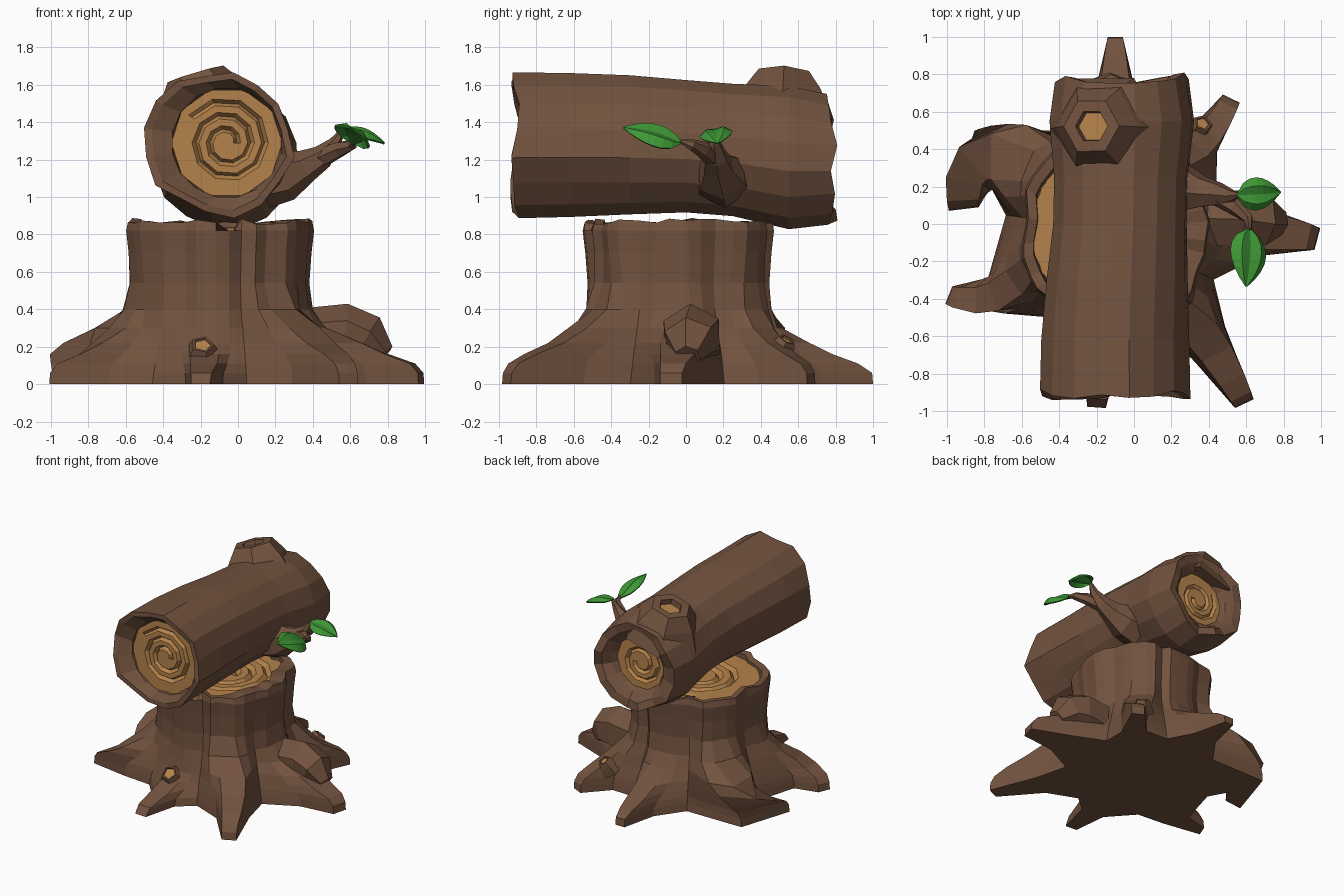
import bpy, bmesh, math, random
from mathutils import Vector, Matrix

if "Cube" in bpy.data.objects:
    bpy.data.objects.remove(bpy.data.objects["Cube"])

random.seed(4)


def material(name, rgb):
    m = bpy.data.materials.new(name)
    m.diffuse_color = (*rgb, 1)
    m.use_nodes = True
    m.node_tree.nodes["Principled BSDF"].inputs["Base Color"].default_value = m.diffuse_color
    return m


BARK = material("bark brown", (0.170, 0.086, 0.050))
WOOD = material("cut wood tan", (0.46, 0.225, 0.070))
LEAF = material("leaf green", (0.048, 0.31, 0.036))


def finish(name, bm, mats):
    bmesh.ops.remove_doubles(bm, verts=bm.verts, dist=0.0005)
    bmesh.ops.recalc_face_normals(bm, faces=bm.faces)
    mesh = bpy.data.meshes.new(name)
    bm.to_mesh(mesh)
    bm.free()
    for m in mats:
        mesh.materials.append(m)
    ob = bpy.data.objects.new(name, mesh)
    bpy.context.collection.objects.link(ob)
    return ob


def loft(name, rings, mats=(BARK,), end_mat=0):
    """Skin equal-sized rings of points and close both ends."""
    bm = bmesh.new()
    vs = [[bm.verts.new(p) for p in ring] for ring in rings]
    n = len(vs[0])
    for a, b in zip(vs, vs[1:]):
        for i in range(n):
            j = (i + 1) % n
            bm.faces.new((a[i], a[j], b[j], b[i]))
    bm.faces.new(vs[0])
    bm.faces.new(vs[-1]).material_index = end_mat
    return finish(name, bm, mats)


def circle(center, direction, r, sides):
    q = Vector((0, 0, 1)).rotation_difference(Vector(direction).normalized())
    return [Vector(center) + q @ Vector((r * math.cos(a), r * math.sin(a), 0))
            for a in (2 * math.pi * i / sides for i in range(sides))]


def tube(name, pts, radii, sides=6):
    pts = [Vector(p) for p in pts]
    rings = []
    for i, p in enumerate(pts):
        d = pts[min(i + 1, len(pts) - 1)] - pts[max(i - 1, 0)]
        rings.append(circle(p, d, radii[i], sides))
    return loft(name, rings)


def stub(name, pos, direction, r0, r1, length, sides, inner, recess):
    """Tapered cut-off branch with a recessed wood face."""
    d = Vector(direction).normalized()
    p = Vector(pos)
    top = p + d * length
    rings = [circle(p, d, r0, sides), circle(p + d * length * 0.6, d, (r0 + r1) / 2, sides),
             circle(top, d, r1, sides), circle(top, d, r1 * inner, sides),
             circle(top - d * recess, d, r1 * inner * 0.92, sides)]
    return loft(name, rings, (BARK, WOOD), 1)


def spiral_face(name, matrix, radius, turns, depth, n=10):
    """Disc of cut wood with a spiral V groove inside a flat outer band."""
    bm = bmesh.new()
    pitch = radius / turns
    rows = []
    for k in range(n * turns + 1):
        a = 2 * math.pi * k / n
        row = []
        for f, h in ((0, 0), (0.5, 0), (0.72, -depth), (1, 0)):
            r = min(radius, pitch * (k / n + f))
            z = h if r < 0.76 * radius else 0
            row.append(bm.verts.new(matrix @ Vector((r * math.cos(a), r * math.sin(a), z))))
        rows.append(row)
    for a, b in zip(rows, rows[1:]):
        for i in range(3):
            bm.faces.new((a[i], b[i], b[i + 1], a[i + 1]))
    for k in range(1, n):
        bm.faces.new((rows[0][0], rows[k][0], rows[k + 1][0]))
    bmesh.ops.remove_doubles(bm, verts=bm.verts, dist=0.0005)
    bmesh.ops.dissolve_degenerate(bm, edges=bm.edges, dist=0.0005)
    return finish(name, bm, (WOOD,))


def interp(table, x):
    for (x0, y0), (x1, y1) in zip(table, table[1:]):
        if x <= x1:
            return y0 + (y1 - y0) * max(0, x - x0) / (x1 - x0)
    return table[-1][1]


# Stump: each root is a curved path; rings reach less far along it as they rise
C = Vector((-0.10, -0.03))


def polar(deg, r):
    return C + Vector((math.cos(math.radians(deg)), math.sin(math.radians(deg)))) * r


# angle, middle control point, tip, half width at base and tip, height factor
ROOTS = [
    (-1, (0.75, -0.02), (0.98, -0.08), 0.19, 0.06, 1.1),
    (48, (0.40, 0.42), (0.52, 0.67), 0.13, 0.05, 1.3),
    (90, (-0.10, 0.75), (-0.10, 1.00), 0.16, 0.04, 1.0),
    (142, (-0.96, 0.50), (-0.91, 0.08), 0.22, 0.08, 1.35),
    (203, (-0.74, -0.48), (-0.99, -0.38), 0.15, 0.05, 1.2),
    (262, (-0.18, -0.70), (-0.20, -0.98), 0.14, 0.05, 0.65),
    (307, (0.42, -0.60), (0.59, -0.96), 0.18, 0.055, 1.4),
]
REACH = [(0, 1), (0.06, 0.99), (0.10, 0.90), (0.14, 0.66), (0.20, 0.42), (0.27, 0.20), (0.38, 0.05), (0.5, 0)]
TRUNK = [(0, 0.59), (0.10, 0.565), (0.25, 0.53), (0.40, 0.50), (0.60, 0.49), (0.80, 0.52), (0.9, 0.515)]
wobble = [random.uniform(0.94, 1.04) for _ in range(len(ROOTS) * 5)]
rim = [random.uniform(-0.015, 0.02) for _ in wobble]
rim[5 * 5 + 3] = -0.10          # front notch


def stump_ring(z):
    ring = []
    rc = interp(TRUNK, z)
    upper = min(1, max(0, (z - 0.15) / 0.3))
    for i, (ang, mid, tip, w0, w1, h) in enumerate(ROOTS):
        e = interp(REACH, z / h)
        p0, p1, p2 = polar(ang, 0.5), Vector(mid), Vector(tip)
        for part, off, sign in ((0.45, -14, -1), (1, -6, -1), (1, 6, 1), (0.45, 14, 1)):
            s = e * part
            p = p0 * (1 - s) ** 2 + p1 * 2 * s * (1 - s) + p2 * s * s
            t = ((p1 - p0) * (1 - s) + (p2 - p1) * s).normalized()
            width = (w0 + (w1 - w0) * s) * (0.55 + 0.45 * e if part == 1 else 1)
            p += Vector((-t.y, t.x)) * sign * width
            ring.append(polar(ang + off, rc).lerp(p, min(1, e * 3)))
        nxt = ROOTS[(i + 1) % len(ROOTS)][0]
        ring.append(polar(ang + ((nxt - ang) % 360) / 2, rc * (1 - 0.04 * upper)))
    return [C + (p - C) * (1 + (wobble[k] - 1) * upper) for k, p in enumerate(ring)]


rings = [[(p.x, p.y, z) for p in stump_ring(z)]
         for z in (0, 0.06, 0.11, 0.16, 0.22, 0.30, 0.40, 0.54, 0.70, 0.82)]
top = stump_ring(0.87)
for scale, z, jag in ((0.985, 0.868, 1), (0.88, 0.862, 1), (0.86, 0.74, 0)):
    ring = []
    for k, p in enumerate(top):
        s = 0.76 if scale < 0.9 and p.x > 0.25 else scale      # thick bark on the right
        ring.append((C.x + (p.x - C.x) * s, C.y + (p.y - C.y) * s, z + rim[k] * jag))
    rings.append(ring)
loft("stump", rings)
spiral_face("stump_cut_face", Matrix.Translation((C.x, C.y, 0.837)), 0.455, 4, 0.03, 12)
loft("stump_core", [circle((C.x, C.y, z), (0, 0, 1), 0.45, 20) for z in (0.70, 0.80)], (WOOD,))
loft("stump_core_edge", [[(x, y, z + 0.02) for x, y, z in circle((C.x, C.y, zz), (0, 0, 1), r, 20)]
                         for zz, r in ((0.76, 0.452), (0.815, 0.452), (0.815, 0.40), (0.76, 0.40))], (WOOD,))
stub("front_root_stub", (-0.19, -0.56, 0.15), (0, -0.7, 0.7), 0.10, 0.062, 0.09, 5, 0.8, 0.01)
stub("back_root_stub", (0.33, 0.49, 0.15), (0.35, 0.45, 0.8), 0.09, 0.05, 0.11, 5, 0.75, 0.01)
tube("right_root_hump", [(0.40, 0.03, 0.24), (0.58, 0.03, 0.26), (0.69, 0.02, 0.23), (0.78, 0.01, 0.15)],
     (0.17, 0.17, 0.145, 0.07))

# Log lying across the stump, with hollowed ends
SIDES = 16
ROWS = [(-0.91, -0.10, 1.29, 0.395), (-0.62, -0.10, 1.29, 0.39), (-0.30, -0.09, 1.285, 0.378),
        (0.0, -0.075, 1.275, 0.36), (0.25, -0.07, 1.255, 0.36), (0.55, -0.065, 1.215, 0.39),
        (0.78, -0.065, 1.21, 0.355)]
bumps = [random.uniform(0.92, 1.04) for _ in range(SIDES)]
jag = [[random.uniform(-0.03, 0.03) for _ in range(SIDES)] for _ in range(2)]


def log_ring(row, scale=1, y=None, rough=0.0, ends=None, dx=0):
    y0, cx, cz, r = row
    out = []
    for i in range(SIDES):
        a = 2 * math.pi * (i + 0.5) / SIDES
        rr = r * scale * (1 + (bumps[i] - 1) * rough)
        out.append((cx + dx + rr * math.cos(a), (y0 if y is None else y) + (ends[i] if ends else 0),
                    cz + rr * math.sin(a)))
    return out


front, back = ROWS[0], ROWS[-1]
rings = [log_ring(front, 0.72, -0.80, dx=0.04), log_ring(front, 0.75, -0.87, dx=0.04),
         log_ring(front, 0.90, -0.91, 1, jag[0])]
for row, rough in zip(ROWS, (1.1, 1.0, 0.5, 0.3, 0.3, 0.3, 0.8)):
    ends = jag[0] if row is front else jag[1] if row is back else None
    rings.append(log_ring(row, 1, None, rough, ends))
rings += [log_ring(back, 0.82, 0.77, 0.8, jag[1]), log_ring(back, 0.66, 0.72), log_ring(back, 0.55, 0.64)]
loft("log", rings)
spiral_face("log_front_face", Matrix.Translation((-0.06, -0.86, 1.29)) @ Matrix.Rotation(math.pi / 2, 4, 'X'),
            0.297, 4, 0.03)
spiral_face("log_back_face", Matrix.Translation((-0.065, 0.68, 1.21)) @ Matrix.Rotation(-math.pi / 2, 4, 'X'),
            0.215, 3, 0.02)
stub("log_knot", (-0.15, 0.51, 1.40), (-0.30, 0.05, 1), 0.31, 0.155, 0.27, 6, 0.58, 0.04)

# Forked twig on the right side of the log
tube("branch", [(0.14, 0.20, 1.10), (0.26, 0.19, 1.12), (0.36, 0.17, 1.165), (0.45, 0.16, 1.215),
                (0.52, 0.15, 1.29), (0.56, 0.155, 1.36)], (0.16, 0.14, 0.09, 0.065, 0.035, 0.012))
tube("branch_fork", [(0.43, 0.16, 1.20), (0.54, 0.09, 1.255), (0.61, 0.03, 1.28), (0.62, -0.03, 1.30)],
     (0.055, 0.045, 0.03, 0.01))


# Leaves: domed blades with a creased middle rib
def leaf(name, base, tip, half, up):
    base, tip, up = Vector(base), Vector(tip), Vector(up).normalized()
    along = tip - base
    side = up.cross(along).normalized()
    up = along.normalized().cross(side)
    bm = bmesh.new()
    grid = []
    for i in range(8):
        s = i / 7
        w = half * max(0.02, math.sin(math.pi * s ** 0.8)) ** 0.8
        grid.append([bm.verts.new(base + along * s + side * (w * u) +
                                  up * (0.03 * math.sin(math.pi * s) + w * h))
                     for u, h in ((-1, -0.28), (-0.55, 0.06), (0, -0.08), (0.55, 0.06), (1, -0.28))])
    for a, b in zip(grid, grid[1:]):
        for j in range(4):
            bm.faces.new((a[j], a[j + 1], b[j + 1], b[j]))
    ob = finish(name, bm, (LEAF,))
    ob.modifiers.new("thickness", 'SOLIDIFY').thickness = 0.012


leaf("front_leaf", (0.62, -0.02, 1.29), (0.60, -0.335, 1.375), 0.11, (0.5, 0.2, 0.85))
leaf("side_leaf", (0.55, 0.155, 1.365), (0.785, 0.17, 1.29), 0.09, (0.3, -0.15, 0.9))
